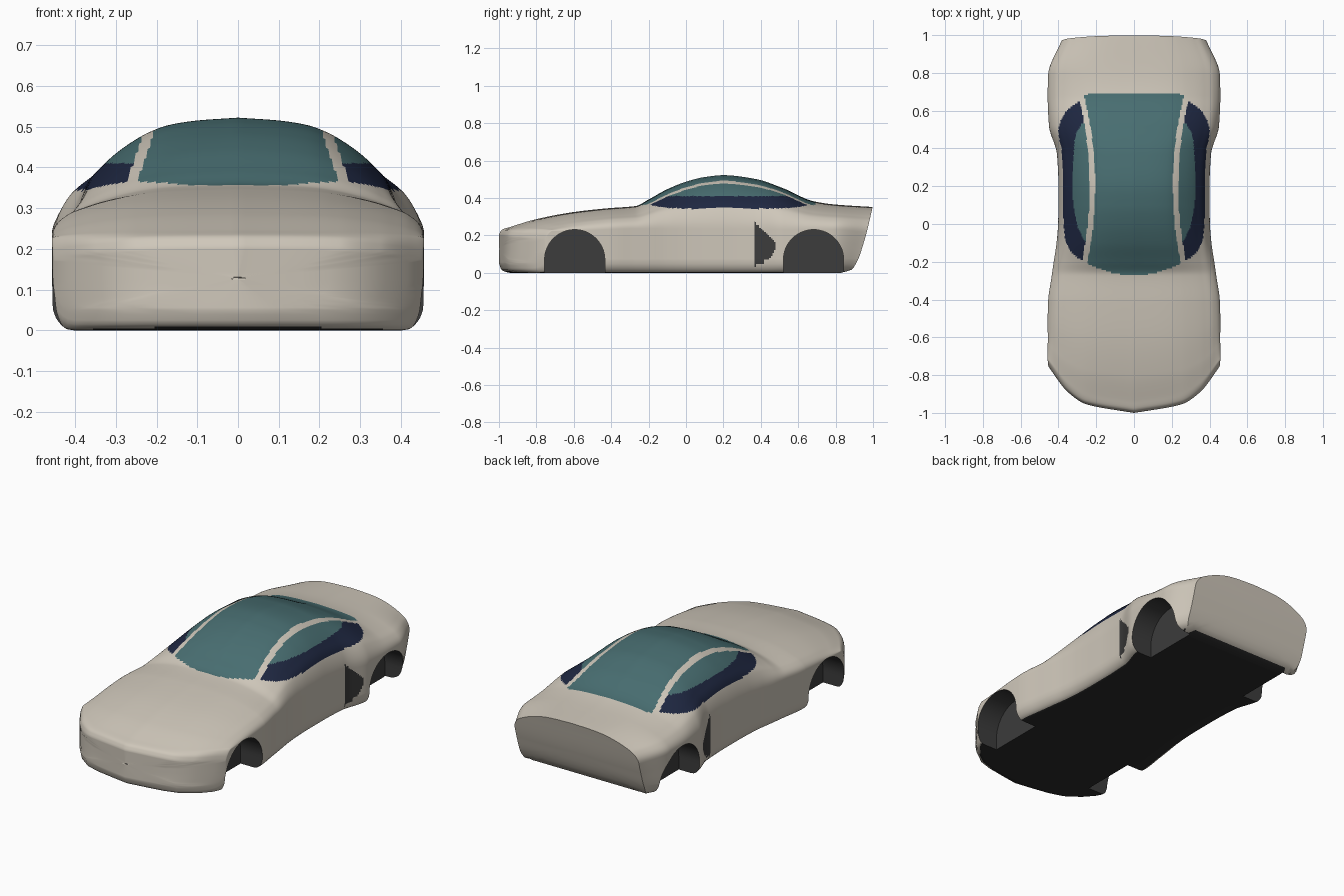
import bpy, bmesh, math

if "Cube" in bpy.data.objects:
    bpy.data.objects.remove(bpy.data.objects["Cube"])

# ---------- materials ----------
def mat(name, r, g, b):
    m = bpy.data.materials.new(name)
    m.diffuse_color = (r, g, b, 1)
    m.use_nodes = True
    m.node_tree.nodes["Principled BSDF"].inputs["Base Color"].default_value = m.diffuse_color
    return m

MATS = [mat("body_beige", .62, .57, .49), mat("glass_teal", .065, .155, .165),
        mat("glass_navy", .013, .02, .052), mat("arch_grey", .045, .045, .045),
        mat("floor_black", .025, .025, .025)]
BODY, TEAL, NAVY, GREY, FLOOR = range(5)

# ---------- monotone cubic interpolation ----------
def curve(xs, ys):
    n = len(xs)
    h = [xs[i + 1] - xs[i] for i in range(n - 1)]
    d = [(ys[i + 1] - ys[i]) / h[i] for i in range(n - 1)]
    m = [d[0]] + [0 if d[i - 1] * d[i] <= 0 else 2 * d[i - 1] * d[i] / (d[i - 1] + d[i])
                  for i in range(1, n - 1)] + [d[-1]]

    def f(x):
        x = min(max(x, xs[0]), xs[-1])
        i = 0
        while i < n - 2 and x > xs[i + 1]:
            i += 1
        t = (x - xs[i]) / h[i]
        return ((1 + 2 * t) * (1 - t) ** 2 * ys[i] + t * (1 - t) ** 2 * h[i] * m[i]
                + t * t * (3 - 2 * t) * ys[i + 1] + t * t * (t - 1) * h[i] * m[i + 1])
    return f

# stations along the car: y, half width, bottom, shoulder height, centre height
ST = [(-1, .452, .05, .17, .205), (-.985, .455, .015, .20, .23), (-.94, .457, 0, .225, .245),
      (-.8, .457, 0, .225, .287), (-.6, .457, 0, .23, .325), (-.42, .455, 0, .235, .345),
      (-.27, .435, 0, .24, .357), (-.2, .425, 0, .24, .392), (-.1, .41, 0, .24, .447),
      (0, .402, 0, .24, .487), (.1, .40, 0, .24, .512), (.2, .40, 0, .24, .522),
      (.37, .408, 0, .24, .502), (.52, .45, 0, .235, .452), (.68, .457, 0, .235, .383),
      (.8, .455, 0, .235, .365), (1, .385, 0, .22, .352)]
COLS = list(zip(*ST))
WIDTH, BOTTOM, SHOULDER, TOP = [curve(COLS[0], c) for c in COLS[1:]]

# cross-section: side fraction of width, then height fraction above the shoulder
XF = [0, .45, .88, .965, 1, 1, .925, .825, .725, .55, .425, .25, 0]
TF = [0, .42, .59, .715, .87, .935, .975, 1]
STEPS = [2, 3, 3, 3, 22, 8, 8, 8, 12, 9, 6, 6]
NOSE = curve([0, .25, .35, .46], [0, .045, .11, .255])
TAIL = curve([0, .02, .16, .36], [.17, .11, .05, 0])

def half_section(v):
    w, b, s, c = WIDTH(v), BOTTOM(v), SHOULDER(v), TOP(v)
    zs = [b, b, b, b + .02, min(b + .07, s - .02)] + [s + t * (c - s) for t in TF]
    k = list(range(len(XF)))
    fx, fz = curve(k, XF), curve(k, zs)
    us = [i + j / n for i, n in enumerate(STEPS) for j in range(n)] + [len(XF) - 1]
    return [(w * fx(u), fz(u)) for u in us]

def bend(v, x, z):
    # rounds the nose in plan and slants the tail
    a = min(max((-.4 - v) / .6, 0), 1)
    r = min(max((v - .6) / .4, 0), 1)
    return v + a * NOSE(abs(x)) - r * TAIL(z)

def ring(bm, v, k=1.0):
    h = half_section(v)
    pts = h + [(-x, z) for x, z in h[-2:0:-1]]
    mid = (BOTTOM(v) + TOP(v)) / 2
    out = []
    for x, z in pts:
        x, z = x * k, mid + (z - mid) * k
        out.append(bm.verts.new((x, bend(v, x, z), z)))
    return out

# ---------- body shell ----------
bm = bmesh.new()
caps = [.04, .2, .35, .5, .65, .8, .92]
vs = [-1, -.996, -.991, -.985, -.975, -.965, -.952, -.94] + [-.94 + 1.94 * i / 220 for i in range(1, 221)]
rings = [ring(bm, -1, k) for k in caps] + [ring(bm, v) for v in vs] + \
        [ring(bm, 1, k) for k in reversed(caps)]
for a, b in zip(rings, rings[1:]):
    for i in range(len(a)):
        j = (i + 1) % len(a)
        bm.faces.new((a[i], a[j], b[j], b[i]))
bm.faces.new(rings[0])
bm.faces.new(rings[-1])
bmesh.ops.recalc_face_normals(bm, faces=bm.faces)
me = bpy.data.meshes.new("car_body")
bm.to_mesh(me)
bm.free()
body = bpy.data.objects.new("car_body", me)
bpy.context.collection.objects.link(body)
for m in MATS:
    me.materials.append(m)

# ---------- wheel arch cutter ----------
WHEELS, RAD, AXLE, INNER = (-.595, .682), .161, .07, .32
bm = bmesh.new()
for y in WHEELS:
    prof = [(y + RAD * math.cos(math.pi * i / 40), AXLE + RAD * math.sin(math.pi * i / 40))
            for i in range(41)] + [(y - RAD, -.1), (y + RAD, -.1)]
    for s in (-1, 1):
        f = bm.faces.new([bm.verts.new((s * INNER, p, z)) for p, z in prof])
        g = bmesh.ops.extrude_face_region(bm, geom=[f])["geom"]
        bmesh.ops.translate(bm, vec=(s * .3, 0, 0),
                            verts=[e for e in g if isinstance(e, bmesh.types.BMVert)])
bmesh.ops.recalc_face_normals(bm, faces=bm.faces)
cm = bpy.data.meshes.new("arch_cutter")
bm.to_mesh(cm)
bm.free()
cutter = bpy.data.objects.new("arch_cutter", cm)
cutter.hide_render = True
bpy.context.collection.objects.link(cutter)

mod = body.modifiers.new("arches", 'BOOLEAN')
mod.operation, mod.solver, mod.object = 'DIFFERENCE', 'EXACT', cutter
bpy.context.view_layer.objects.active = body
body.select_set(True)
bpy.ops.object.modifier_apply(modifier=mod.name)
bpy.data.objects.remove(cutter)

# ---------- colour rule ----------
INTAKE_LOW = curve([.365, .44, .476], [.035, .07, .12])

def paint(c, n):
    x, y, z = abs(c.x), c.y, c.z
    # wheel arches
    if x > INNER - .0006:
        for wy in WHEELS:
            d = abs(y - wy)
            if math.hypot(d, z - AXLE) < RAD + .0003 or (z < AXLE and d < RAD + .0003):
                return GREY
    if z < .008 and n.z < -.9:
        return FLOOR
    # side intake
    if x > .37 and .365 < y < .476 and INTAKE_LOW(y) < z < .275 - (y - .365):
        return GREY
    # windscreen, roof and rear glass in one sweep
    pillar = .205 + .26 * (y - .2) ** 2
    if x < pillar and -.27 + x * x < y < .69 - 40 * max(x - .2, 0) ** 3 and z > .34:
        return TEAL
    # side windows, darker below
    belt = .343 + .02 * abs((y - .23) / .42) ** 6
    if x > pillar + .03 and -.195 < y < .655 and z > belt:
        return NAVY if z < .41 else TEAL
    return BODY

me = body.data
me.materials.clear()
for m in MATS:
    me.materials.append(m)
for p in me.polygons:
    p.material_index = paint(p.center, p.normal)
bpy.ops.object.shade_smooth_by_angle(angle=math.radians(32))
